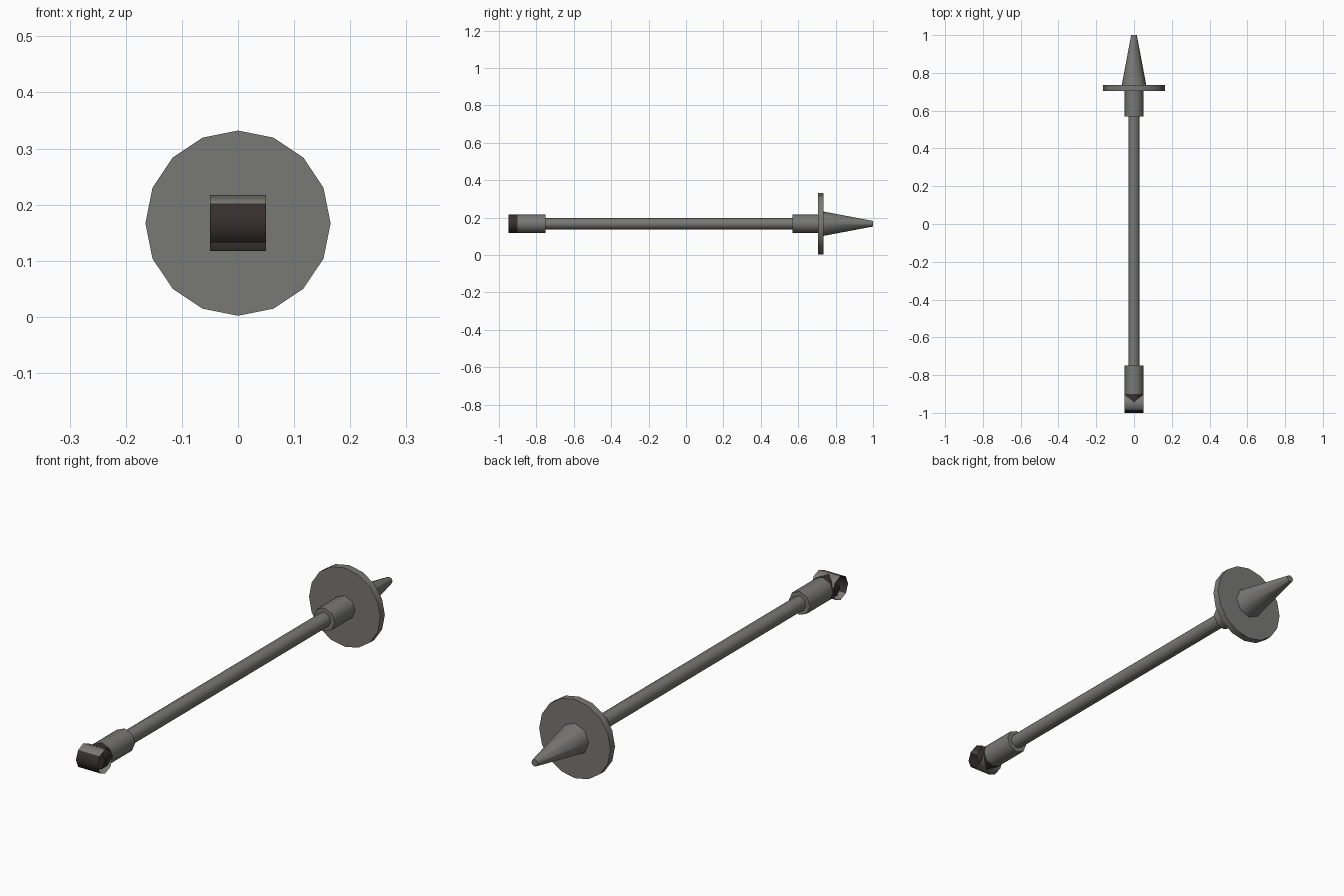
import bpy, bmesh, math
from mathutils import Matrix, Vector

if "Cube" in bpy.data.objects:
    bpy.data.objects.remove(bpy.data.objects["Cube"])

AXIS_Z = 0.167


def material(name, rgb):
    m = bpy.data.materials.new(name)
    m.diffuse_color = (*rgb, 1)
    m.use_nodes = True
    m.node_tree.nodes["Principled BSDF"].inputs["Base Color"].default_value = m.diffuse_color
    return m


GREY = material("grey_metal", (0.19, 0.188, 0.176))
DARK = material("dark_brown", (0.038, 0.028, 0.028))


def lathe(name, profile, sides, axis="Y", centre=(0, 0, AXIS_Z), caps=True, dark=None):
    """Revolve (position, radius) pairs around Y or X; a vertex points straight up."""
    bm = bmesh.new()
    rings = []
    for pos, r in profile:
        ring = []
        for i in range(sides):
            a = 2 * math.pi * i / sides
            u, v = r * math.sin(a), r * math.cos(a)
            co = (u, pos, v) if axis == "Y" else (pos, u, v)
            ring.append(bm.verts.new(Vector(co) + Vector(centre)))
        rings.append(ring)
    for a, b in zip(rings, rings[1:]):
        for i in range(sides):
            j = (i + 1) % sides
            bm.faces.new((a[i], a[j], b[j], b[i]))
    if caps:
        bm.faces.new(rings[0])
        bm.faces.new(rings[-1])
    bmesh.ops.recalc_face_normals(bm, faces=bm.faces)
    if not caps:
        # open tube: make sure the normals point away from its axis
        f = next(iter(bm.faces))
        if f.normal.dot(f.calc_center_median() - Vector(centre)) < 0:
            bmesh.ops.reverse_faces(bm, faces=bm.faces)
    if dark:
        for f in bm.faces:
            f.material_index = int(dark(f))
    me = bpy.data.meshes.new(name)
    bm.to_mesh(me)
    bm.free()
    ob = bpy.data.objects.new(name, me)
    bpy.context.collection.objects.link(ob)
    me.materials.append(GREY)
    me.materials.append(DARK)
    bpy.ops.object.select_all(action="DESELECT")
    ob.select_set(True)
    bpy.context.view_layer.objects.active = ob
    bpy.ops.object.shade_smooth_by_angle(angle=math.radians(50))
    return ob


# Long thin rod
lathe("rod", [(-0.76, 0.03), (0.58, 0.03)], 8)
# Sleeves at both ends of the rod; the front one is dark inside the cross tube
lathe("rear_sleeve", [(0.57, 0.049), (0.71, 0.049)], 8)
lathe("front_sleeve", [(-0.95, 0.049), (-0.9, 0.049), (-0.75, 0.049)], 8,
      dark=lambda f: f.calc_center_median().y < -0.91)
# Round guard plate
lathe("guard_disc", [(0.705, 0.165), (0.735, 0.165)], 16)
# Tapered tip
lathe("cone_tip", [(0.735, 0.065), (1.0, 0.015)], 8)
# Open cross tube at the front, with dark front panels
lathe("cross_tube", [(-0.05, 0.05), (0.05, 0.05)], 8, axis="X",
      centre=(0, -0.95, AXIS_Z), caps=False,
      dark=lambda f: f.normal.y < -0.8)
